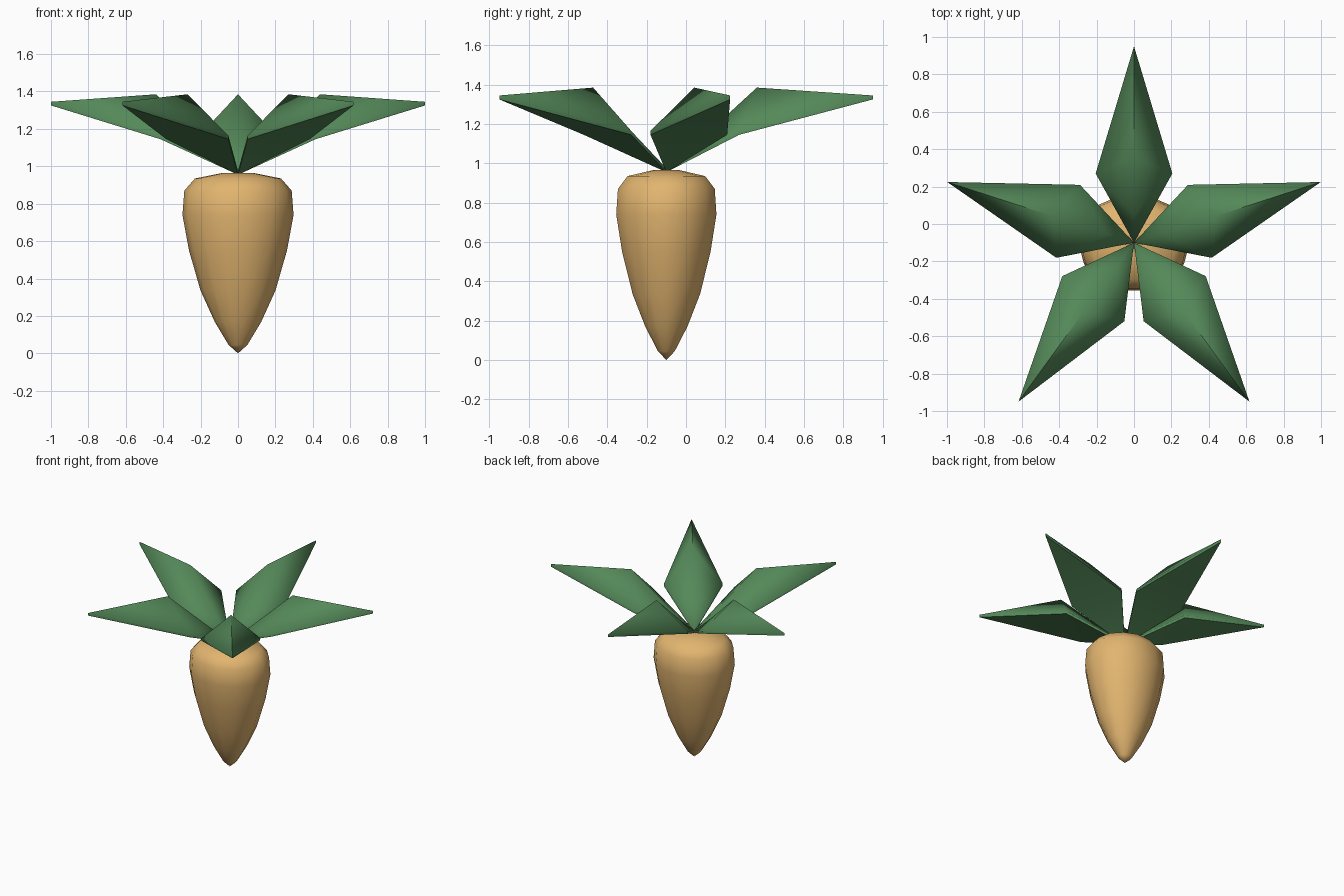
import bpy, bmesh, math

if "Cube" in bpy.data.objects:
    bpy.data.objects.remove(bpy.data.objects["Cube"])

CY = -0.10  # y of the root axis


def material(name, col):
    m = bpy.data.materials.new(name)
    m.diffuse_color = col
    m.use_nodes = True
    m.node_tree.nodes["Principled BSDF"].inputs["Base Color"].default_value = m.diffuse_color
    return m


def finish(name, bm, mat, angle):
    bmesh.ops.recalc_face_normals(bm, faces=bm.faces)
    me = bpy.data.meshes.new(name)
    bm.to_mesh(me)
    bm.free()
    ob = bpy.data.objects.new(name, me)
    bpy.context.collection.objects.link(ob)
    me.materials.append(mat)
    bpy.ops.object.select_all(action='DESELECT')
    ob.select_set(True)
    bpy.context.view_layer.objects.active = ob
    bpy.ops.object.shade_smooth_by_angle(angle=math.radians(angle))
    return ob


orange = material("root_orange", (0.76, 0.46, 0.16, 1))
green = material("leaf_green", (0.09, 0.25, 0.10, 1))

# Root: lathed profile (radius, z), slightly flattened front to back
profile = [(0.05, 0.045), (0.125, 0.17), (0.20, 0.335), (0.262, 0.55), (0.297, 0.74),
           (0.287, 0.87), (0.23, 0.935), (0.08, 0.965)]
N = 14
bm = bmesh.new()
rings = []
for r, z in profile:
    rings.append([bm.verts.new((r * math.cos(2 * math.pi * i / N),
                                CY + 0.88 * r * math.sin(2 * math.pi * i / N), z))
                  for i in range(N)])
bottom = bm.verts.new((0, CY, 0))
top = bm.verts.new((0, CY, 0.965))
for i in range(N):
    j = (i + 1) % N
    for a, b in zip(rings, rings[1:]):
        bm.faces.new((a[i], a[j], b[j], b[i]))
    bm.faces.new((bottom, rings[0][j], rings[0][i]))
    bm.faces.new((top, rings[-1][i], rings[-1][j]))
finish("root", bm, orange, 60)

# Leaf: roof-shaped blade with thin rim, points are (side, outward, z)
leaf_pts = [(0, 0, 0.975), (0, 0.15, 1.10), (0, 0.46, 1.385), (0, 1.05, 1.345),
            (-0.205, 0.37, 1.165), (0.205, 0.37, 1.165),
            (0, 0, 0.955), (0, 1.05, 1.325), (-0.205, 0.37, 1.145), (0.205, 0.37, 1.145)]
leaf_faces = [(0, 1, 4), (1, 2, 4), (2, 3, 4), (0, 5, 1), (1, 5, 2), (2, 5, 3),
              (0, 4, 8, 6), (4, 3, 7, 8), (3, 5, 9, 7), (5, 0, 6, 9),
              (6, 8, 9), (8, 7, 9)]
for k in range(5):
    a = math.radians(90 + 72 * k)
    c, s = math.cos(a), math.sin(a)
    bm = bmesh.new()
    vs = [bm.verts.new((r * c - p * s, CY + r * s + p * c, z)) for p, r, z in leaf_pts]
    for f in leaf_faces:
        bm.faces.new([vs[i] for i in f])
    finish("leaf_%d" % (k + 1), bm, green, 75)
